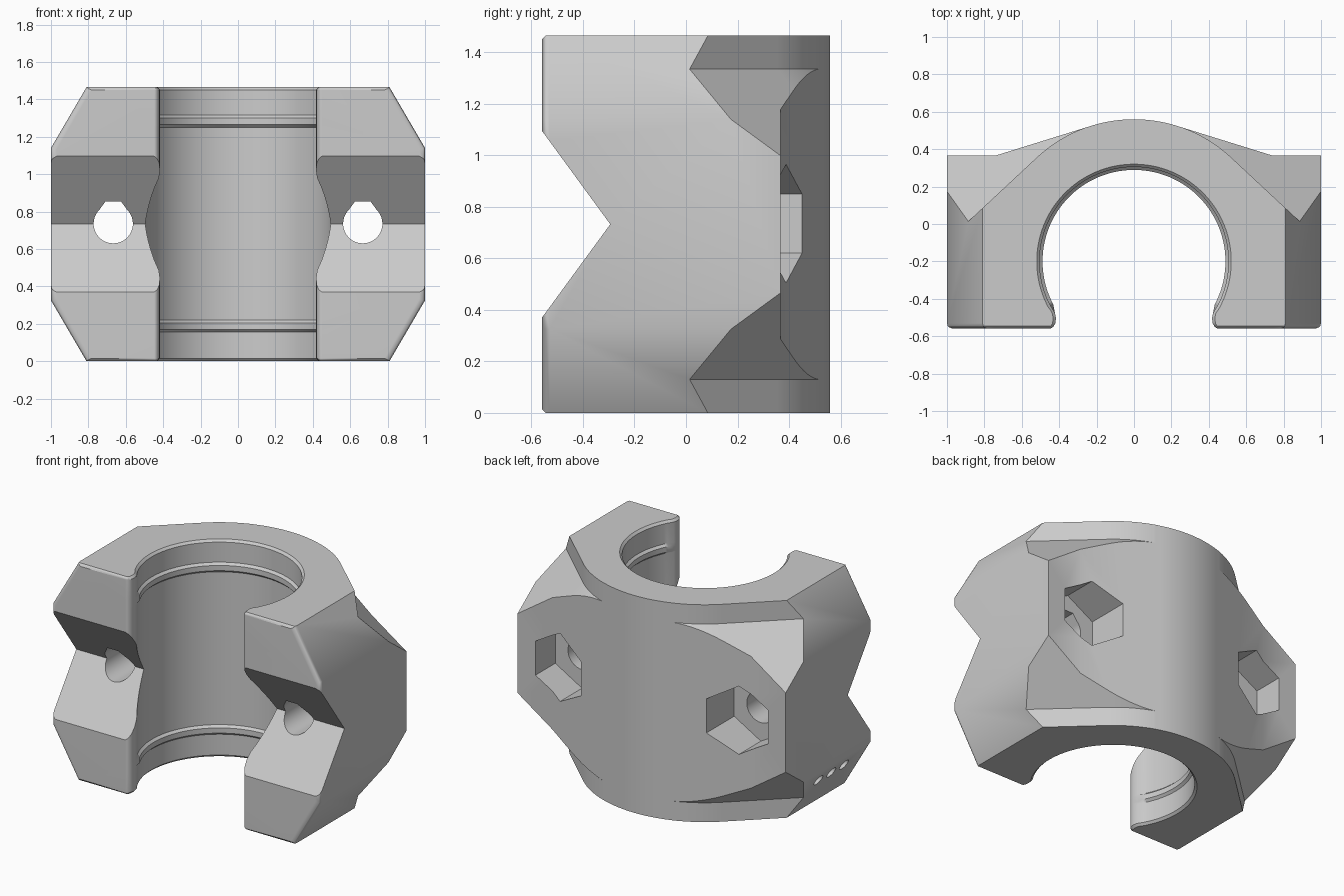
import bpy, bmesh, math
from mathutils import Vector

if "Cube" in bpy.data.objects:
    bpy.data.objects.remove(bpy.data.objects["Cube"], do_unlink=True)

TOP, MID = 1.465, 0.7325      # overall height and its middle
CY = -0.2                     # bore axis y
SHELL = 0.76                  # outer radius around the bore

grey = bpy.data.materials.new("light grey plastic")
grey.use_nodes = True
colour = (0.6, 0.6, 0.6, 1)
grey.diffuse_color = colour
grey.node_tree.nodes["Principled BSDF"].inputs["Base Color"].default_value = colour


def loft(name, rings):
    """Closed solid through rings of equal point count."""
    bm = bmesh.new()
    loops = [[bm.verts.new(p) for p in ring] for ring in rings]
    n = len(loops[0])
    for a, b in zip(loops, loops[1:]):
        for i in range(n):
            j = (i + 1) % n
            bm.faces.new((a[i], a[j], b[j], b[i]))
    bm.faces.new(loops[0])
    bm.faces.new(loops[-1])
    bmesh.ops.recalc_face_normals(bm, faces=bm.faces)
    mesh = bpy.data.meshes.new(name)
    bm.to_mesh(mesh)
    bm.free()
    mesh.materials.append(grey)
    ob = bpy.data.objects.new(name, mesh)
    bpy.context.collection.objects.link(ob)
    return ob


def combine(target, tool, operation):
    """Boolean, applied at once; the tool is then thrown away."""
    mod = target.modifiers.new("cut", "BOOLEAN")
    mod.object, mod.operation, mod.solver = tool, operation, "EXACT"
    bpy.context.view_layer.objects.active = target
    bpy.ops.object.modifier_apply(modifier=mod.name)
    bpy.data.objects.remove(tool, do_unlink=True)


def arc(radius, start, end, steps):
    """Plan points on an arc about the bore axis, angles in degrees."""
    angles = [math.radians(start + (end - start) * i / steps) for i in range(steps + 1)]
    return [(radius * math.cos(t), CY + radius * math.sin(t)) for t in angles]


def flat(points, z):
    return [(x, y, z) for x, y in points]


def with_mirror(points):
    return points + [(-x, y) for x, y in reversed(points)]


# Block: eight-sided front outline with eased front edges
def outline(y, side, cap):
    corner_x = 0.81 - (side - 0.52 * cap) / 0.85
    corner_z = 1.14 - MID - 0.28 * side
    h = MID - cap
    quarter = [(corner_x, h), (1 - side, corner_z)]
    right = quarter + [(x, -z) for x, z in reversed(quarter)]
    return [(x, y, z + MID) for x, z in with_mirror(right)]


body = loft("bearing_holder", [
    outline(-0.56, 0.03, 0.015), outline(-0.551, 0.009, 0.006),
    outline(-0.545, 0.004, 0), outline(-0.53, 0, 0), outline(0.7, 0, 0)])

# Back: round shell running tangentially into flat wings
plan = with_mirror([(1.2, -1), (1.2, 0.366), (0.74, 0.366)] + arc(SHELL, 72.75, 89, 12))
combine(body, loft("back_shape", [flat(plan, -0.1), flat(plan, 1.6)]), "INTERSECT")


# Shoulders: narrow ends widening at 45 degrees to the wings
def shoulder(z, grow):
    curve = arc(SHELL + 0.0008 + grow, 47, 89, 28)
    x, y = curve[0]
    t = math.radians(47)
    return flat(with_mirror([(x + 1.6 * math.sin(t), y - 1.6 * math.cos(t))] + curve), z)


combine(body, loft("shoulder_shape", [
    shoulder(-0.1, 0), shoulder(0.13, 0), shoulder(MID, MID - 0.13),
    shoulder(TOP - 0.13, 0), shoulder(1.6, 0)]), "INTERSECT")


# Bore: open at the front, with chamfered ends and two retaining ridges
def keyhole(z, grow):
    lip = max(grow, 0)
    side = [(0.46, -0.6), (0.45, -0.561), (0.432, -0.55), (0.421, -0.532),
            (0.417, -0.505), (0.423, -0.475)]
    side = [(x + lip, y) for x, y in side]
    return flat(with_mirror(side + arc(0.505 + grow, -28, 88, 48)), z)


levels = [(-0.01, 0.025), (0.015, 0)]
for base in (0.155, 1.25):
    levels += [(base, 0), (base + 0.015, -0.016), (base + 0.05, -0.016), (base + 0.065, 0)]
levels += [(TOP - 0.015, 0), (TOP + 0.01, 0.025)]
combine(body, loft("bore_cutter", [keyhole(z, g) for z, g in levels]), "DIFFERENCE")


# Bolt holes: teardrop section with a rounded mouth, and hexagonal nut pockets
def teardrop(cx, y, r):
    pts = [(0.4 * r, 1.13 * r), (-0.4 * r, 1.13 * r)]
    for i in range(33):
        t = math.radians(135 + 270 * i / 32)
        pts.append((r * math.cos(t), r * math.sin(t)))
    return [(cx + x, y, 0.735 + z) for x, z in pts]


def hexagon(cx, y):
    angles = [math.radians(30 + 60 * i) for i in range(6)]
    return [(cx + 0.23 * math.cos(t), y, 0.735 + 0.23 * math.sin(t)) for t in angles]


for cx in (-0.667, 0.667):
    mouth = [(-0.57, 0.15), (-0.56, 0.138), (-0.552, 0.122), (-0.538, 0.11), (-0.515, 0.105), (0.3, 0.105)]
    combine(body, loft("bolt_hole_cutter", [teardrop(cx, y, r) for y, r in mouth]), "DIFFERENCE")
    combine(body, loft("nut_pocket_cutter", [hexagon(cx, 0.155), hexagon(cx, 0.8)]), "DIFFERENCE")

# Three small dimples on one lower slope
normal = Vector((-0.325, 0, -0.19)).normalized()
along = Vector((0, 1, 0))
across = normal.cross(along)
for y in (-0.06, -0.195, -0.33):
    centre = Vector((-0.943, y, 0.237))
    rings = []
    for depth in (-0.04, 0.05):
        angles = [math.tau * i / 20 for i in range(20)]
        rings.append([centre + normal * depth + 0.04 * (along * math.cos(t) + across * math.sin(t))
                      for t in angles])
    combine(body, loft("dimple_cutter", rings), "DIFFERENCE")

# Smooth curved walls, crisp edges
bpy.ops.object.select_all(action="DESELECT")
body.select_set(True)
bpy.context.view_layer.objects.active = body
bpy.ops.object.shade_smooth_by_angle(angle=math.radians(35))
weighted = body.modifiers.new("even shading", "WEIGHTED_NORMAL")
weighted.keep_sharp = True
